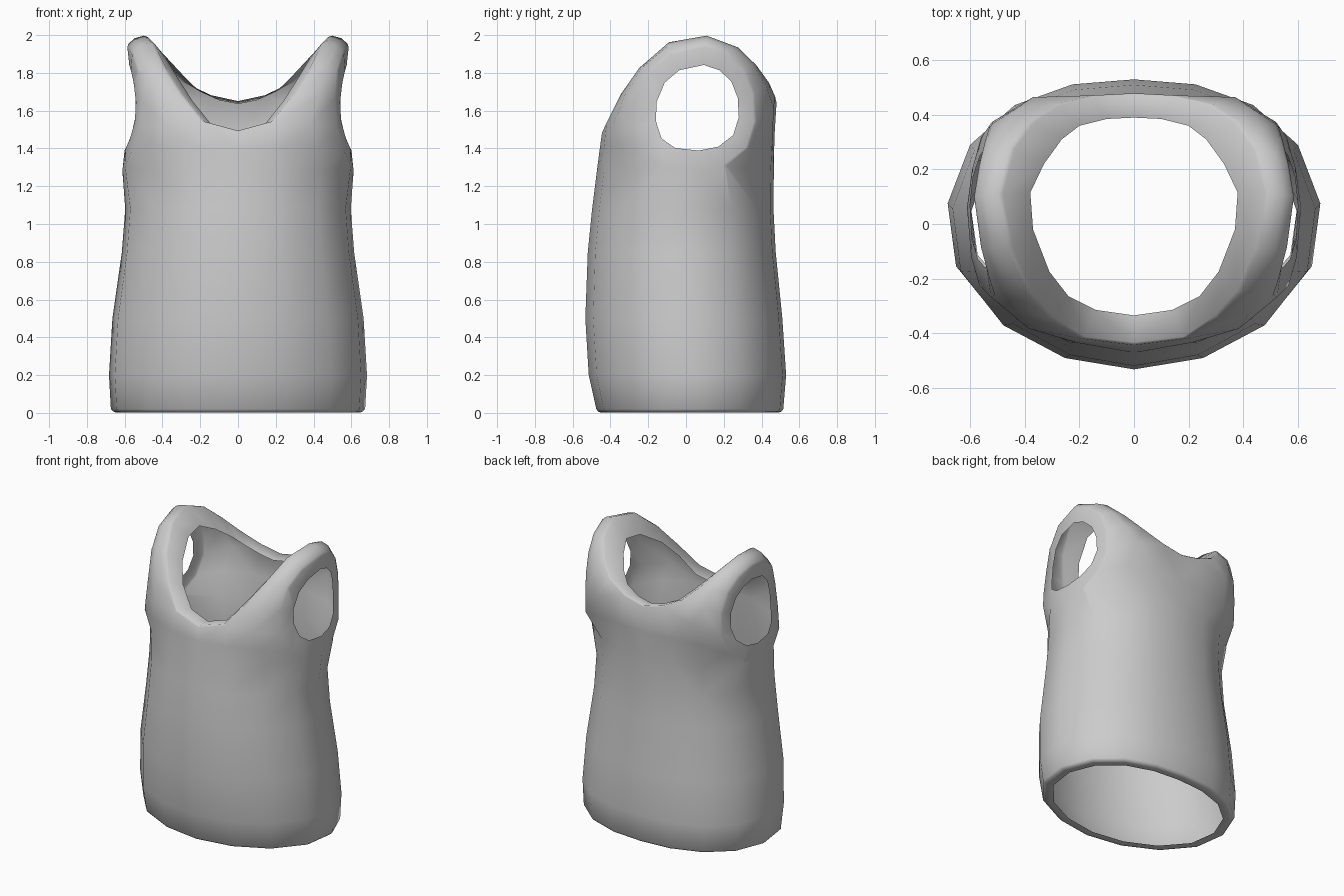
import bpy, bmesh
from mathutils import Vector

if "Cube" in bpy.data.objects:
    bpy.data.objects.remove(bpy.data.objects["Cube"])

bm = bmesh.new()
V = lambda x, y, z: bm.verts.new((x, y, z))


def strip(a, b):
    """Join two equally long rows of vertices with quads."""
    for i in range(len(a) - 1):
        bm.faces.new((a[i], a[i + 1], b[i + 1], b[i]))


# Half cross-section of the torso, front centre to back centre (unit size)
SECTION = [(0, -1), (.38, -.92), (.72, -.69), (.955, -.31), (1, .13),
           (.88, .54), (.64, .82), (.33, .965), (0, 1)]


def ring(z, half_width, front, back):
    c, h = (front + back) / 2, (back - front) / 2
    return [V(x * half_width, c + y * h, z) for x, y in SECTION]


# Torso: folded hem, then rings going up
rings = [ring(*r) for r in [
    (.006, .60, -.41, .45), (0, .655, -.46, .50), (.02, .673, -.475, .515),
    (.2, .683, -.515, .53), (.5, .665, -.533, .51), (.85, .615, -.52, .475),
    (1.08, .597, -.497, .463), (1.28, .612, -.472, .465)]]
for a, b in zip(rings, rings[1:]):
    strip(a, b)
top = rings[-1]

# Armhole edge, bottom -> front -> shoulder -> back
ARM = [(.612, .06, 1.28), (.597, -.12, 1.30), (.567, -.225, 1.375),
       (.525, -.268, 1.51), (.51, -.262, 1.66), (.53, -.2, 1.81),
       (.56, -.09, 1.905), (.587, .1, 1.947), (.567, .22, 1.905),
       (.545, .31, 1.82), (.53, .36, 1.69), (.53, .368, 1.54),
       (.56, .325, 1.40), (.592, .21, 1.31)]
arm = []
for i, p in enumerate(ARM):
    shared = {0: 4, 1: 3, 13: 5}.get(i)     # these sit on the top torso ring
    if shared is None:
        arm.append(V(*p))
    else:
        top[shared].co = p
        arm.append(top[shared])

# Neck edge and its inward fold, front centre -> shoulder -> back centre
NECK = [(0, -.443, 1.495), (.185, -.422, 1.545), (.3, -.345, 1.69),
        (.385, -.25, 1.825), (.45, -.09, 1.965), (.488, .11, 2.0),
        (.445, .28, 1.935), (.375, .375, 1.84), (.28, .44, 1.75),
        (.15, .472, 1.685), (0, .48, 1.652)]
FOLD = [(0, -.335, 1.485), (.14, -.315, 1.525), (.24, -.265, 1.65),
        (.31, -.175, 1.76), (.37, -.02, 1.86), (.38, .115, 1.88),
        (.33, .22, 1.83), (.265, .31, 1.76), (.2, .36, 1.70),
        (.1, .385, 1.655), (0, .39, 1.635)]
neck = [V(*p) for p in NECK]
strip(neck, [V(*p) for p in FOLD])

# Shoulder strap: neck edge, slightly bulged middle, armhole edge
rows = []
for n, a in zip(neck[1:10], arm[3:12]):
    mid = (n.co + a.co) / 2
    out = Vector((mid.x * .8, mid.y - .03, max(0, mid.z - 1.6))).normalized()
    gap = (n.co - a.co).length
    rows.append([n, V(*(mid + out * gap * .13)), a])
for a, b in zip(rows, rows[1:]):
    strip(a, b)

# Chest and upper back panels
chest = [V(0, -.457, 1.395), V(.21, -.435, 1.40), V(.42, -.35, 1.40), arm[2]]
back = [V(0, .468, 1.46), V(.19, .458, 1.46), V(.40, .412, 1.45), arm[12]]
strip(top[:4], chest)
strip(chest, [neck[0]] + rows[0])
strip(top[:4:-1], back)
strip(back, [neck[10]] + rows[-1])

# Armhole band folding towards the smaller opening
band = []
for v in arm:
    y = .06 + (v.co.y - .05) * .69
    z = 1.615 + (v.co.z - 1.613) * .68
    d = (z - 1.615) / .225
    band.append(V(.54 + (.06 if d < 0 else .035) * d * d, y, z))
strip(arm + arm[:1], band + band[:1])

# Consistent outward normals
bmesh.ops.recalc_face_normals(bm, faces=bm.faces[:])
bm.normal_update()
if rings[4][1].link_faces[0].normal.y > 0:
    bmesh.ops.reverse_faces(bm, faces=bm.faces[:])

me = bpy.data.meshes.new("tank_top")
bm.to_mesh(me)
bm.free()
shirt = bpy.data.objects.new("tank_top", me)
bpy.context.collection.objects.link(shirt)
me.shade_smooth()

# Mirror to the other side and soften the folded rims
m = shirt.modifiers.new("mirror", 'MIRROR')
m.merge_threshold = .001
b = shirt.modifiers.new("soft_rims", 'BEVEL')
b.width, b.segments = .01, 1
b.limit_method, b.angle_limit = 'ANGLE', .7
